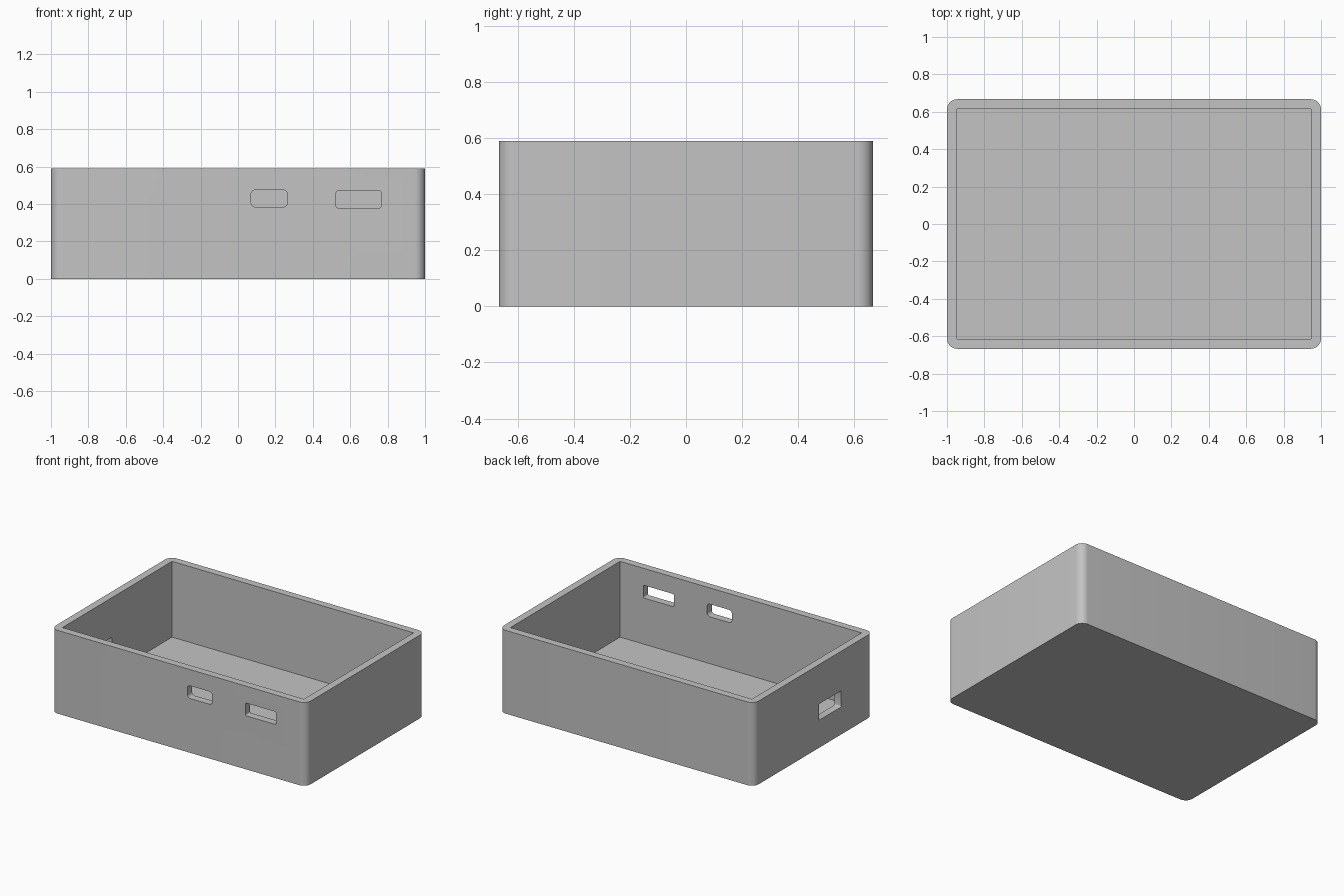
import bpy, bmesh, math

cube = bpy.data.objects.get("Cube")
if cube:
    bpy.data.objects.remove(cube, do_unlink=True)

WIDTH, DEPTH, HEIGHT = 2.0, 1.334, 0.59
WALL, FLOOR = 0.053, 0.053

grey = bpy.data.materials.new("plain grey")
grey.use_nodes = True
colour = (0.55, 0.55, 0.55, 1)
grey.diffuse_color = colour
grey.node_tree.nodes["Principled BSDF"].inputs["Base Color"].default_value = colour


def box(name, low, high, axis=None, radius=0, segments=6):
    """Box between two corners, with edges along one axis rounded."""
    bm = bmesh.new()
    bmesh.ops.create_cube(bm, size=1)
    for v in bm.verts:
        v.co = [(a + b) / 2 + c * (b - a) for a, b, c in zip(low, high, v.co)]
    if radius:
        edges = [e for e in bm.edges
                 if abs((e.verts[0].co - e.verts[1].co).normalized()[axis]) > 0.9]
        bmesh.ops.bevel(bm, geom=edges, offset=radius, segments=segments,
                        profile=0.5, affect='EDGES')
    mesh = bpy.data.meshes.new(name)
    bm.to_mesh(mesh)
    bm.free()
    mesh.materials.append(grey)
    obj = bpy.data.objects.new(name, mesh)
    bpy.context.collection.objects.link(obj)
    return obj


# Outer body with rounded upright corners
x, y = WIDTH / 2, DEPTH / 2
tray = box("open_case", (-x, -y, 0), (x, y, HEIGHT), 2, 0.055, 10)

# Square-cornered cavity and the three port openings
cutters = [
    box("cavity_cutter", (WALL - x, WALL - y, FLOOR), (x - WALL, y - WALL, 1)),
    box("front_small_port_cutter", (0.07, -y - 0.1, 0.385), (0.265, -y + 0.1, 0.475), 1, 0.023),
    box("front_wide_port_cutter", (0.525, -y - 0.1, 0.38), (0.765, -y + 0.1, 0.47), 1, 0.008, 3),
    box("side_port_cutter", (-x - 0.1, -0.31, 0.195), (-x + 0.1, -0.06, 0.31), 0, 0.008, 3),
]

bpy.context.view_layer.objects.active = tray
tray.select_set(True)
for cutter in cutters:
    cutter.hide_render = True
    mod = tray.modifiers.new(cutter.name, 'BOOLEAN')
    mod.operation = 'DIFFERENCE'
    mod.solver = 'EXACT'
    mod.object = cutter
    bpy.ops.object.modifier_apply(modifier=mod.name)
for cutter in cutters:
    bpy.data.objects.remove(cutter, do_unlink=True)

bpy.ops.object.shade_smooth_by_angle(angle=math.radians(30))
